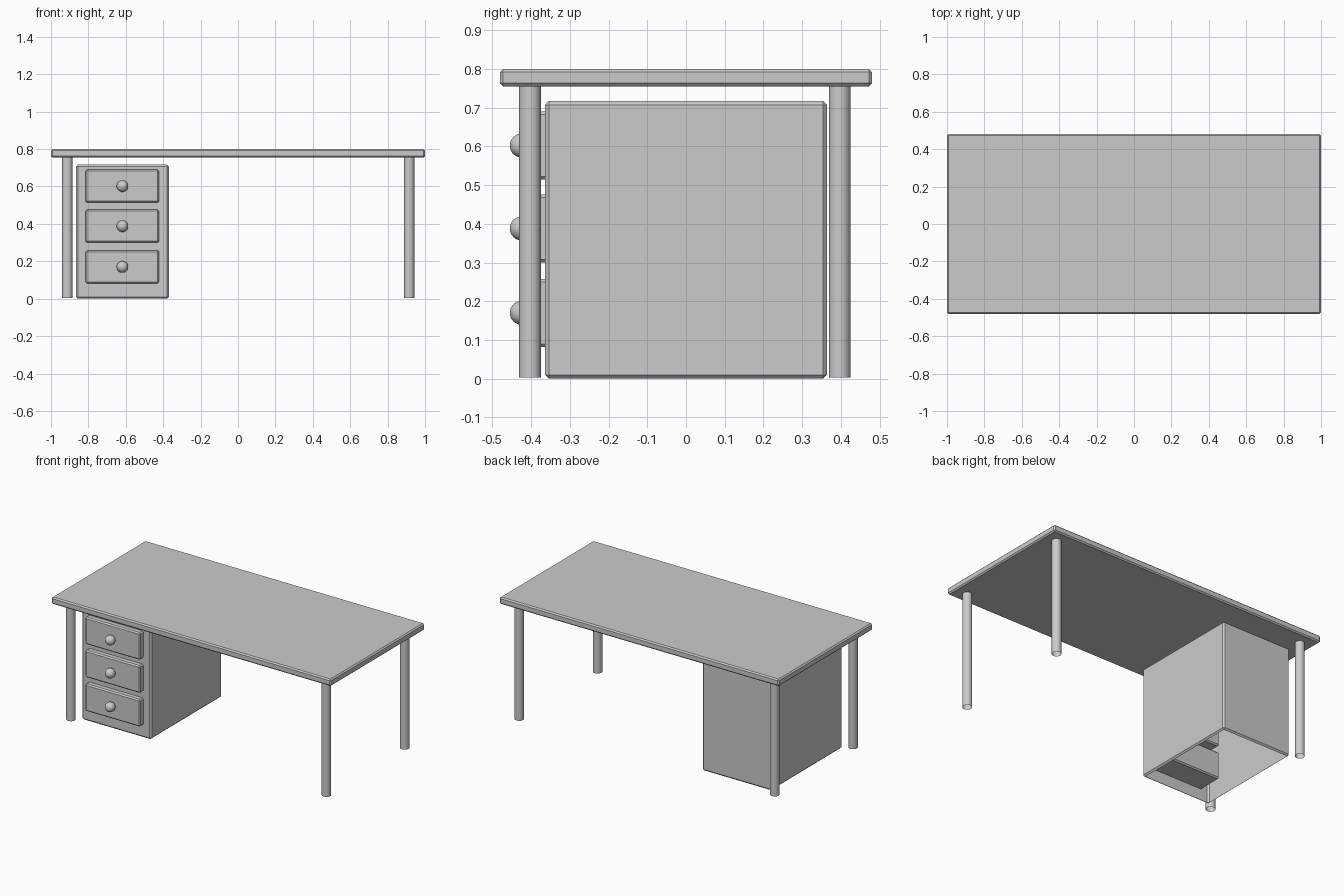
import bpy, bmesh
from mathutils import Vector

if "Cube" in bpy.data.objects:
    bpy.data.objects.remove(bpy.data.objects["Cube"])


def finish(name, bm):
    bmesh.ops.recalc_face_normals(bm, faces=bm.faces)
    mesh = bpy.data.meshes.new(name)
    bm.to_mesh(mesh)
    bm.free()
    obj = bpy.data.objects.new(name, mesh)
    bpy.context.collection.objects.link(obj)
    return obj


def chamfered_box(name, lo, hi, bevel, open_bottom=False):
    lo, hi = Vector(lo), Vector(hi)
    bm = bmesh.new()
    bmesh.ops.create_cube(bm, size=1)
    bmesh.ops.scale(bm, vec=hi - lo, verts=bm.verts)
    bmesh.ops.translate(bm, vec=(lo + hi) / 2, verts=bm.verts)
    bmesh.ops.bevel(bm, geom=bm.edges[:], offset=bevel, segments=1,
                    affect='EDGES')
    if open_bottom:
        bottom = min(bm.faces, key=lambda f: f.calc_center_median().z)
        bmesh.ops.delete(bm, geom=[bottom], context='FACES_ONLY')
    return finish(name, bm)


def smooth(obj):
    for p in obj.data.polygons:
        p.use_smooth = True


# Table top
chamfered_box("table_top", (-1, -0.48, 0.755), (1, 0.48, 0.80), 0.008)

# Four round legs, open tubes without end caps
for side, x in (("left", -0.913), ("right", 0.915)):
    for end, y in (("front", -0.403), ("back", 0.397)):
        bm = bmesh.new()
        bmesh.ops.create_cone(bm, cap_ends=False, segments=32,
                              radius1=0.028, radius2=0.028, depth=0.755)
        bmesh.ops.translate(bm, vec=(x, y, 0.381), verts=bm.verts)
        smooth(finish(f"{end}_{side}_leg", bm))

# Cabinet shell, open underneath
chamfered_box("cabinet", (-0.865, -0.364, 0), (-0.369, 0.364, 0.717), 0.01,
              open_bottom=True)

# Drawers with round knobs
for name, z in (("bottom", 0.170), ("middle", 0.388), ("top", 0.602)):
    chamfered_box(f"{name}_drawer", (-0.815, -0.40, z - 0.088),
                  (-0.422, -0.205, z + 0.088), 0.008)
    bm = bmesh.new()
    bmesh.ops.create_uvsphere(bm, u_segments=32, v_segments=16, radius=0.031)
    bmesh.ops.translate(bm, vec=(-0.618, -0.424, z), verts=bm.verts)
    smooth(finish(f"{name}_drawer_knob", bm))
